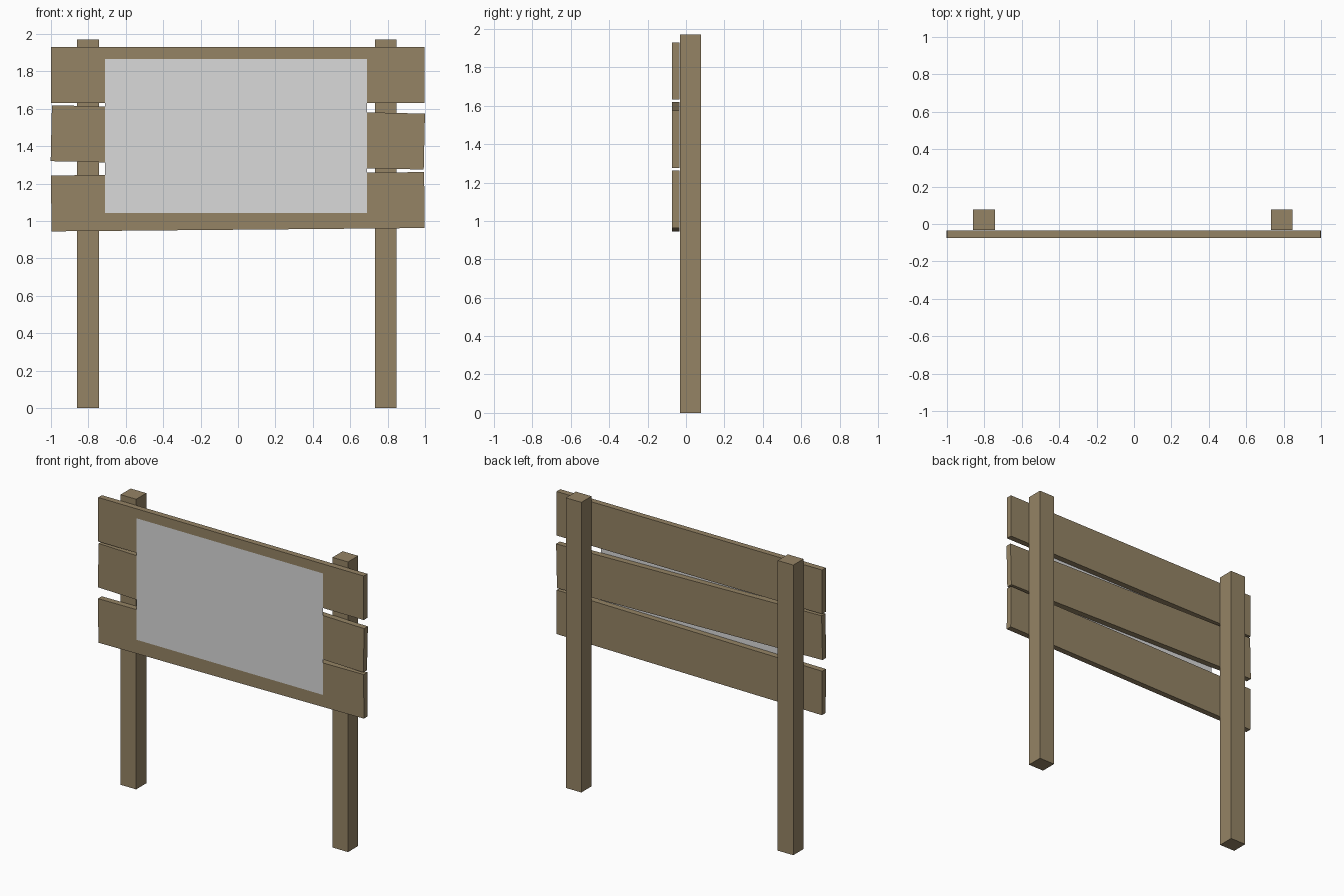
import bpy, math

if "Cube" in bpy.data.objects:
    bpy.data.objects.remove(bpy.data.objects["Cube"])


def material(name, color):
    m = bpy.data.materials.new(name)
    m.diffuse_color = (*color, 1)
    m.use_nodes = True
    m.node_tree.nodes["Principled BSDF"].inputs["Base Color"].default_value = m.diffuse_color
    return m


wood = material("weathered wood", (0.30, 0.23, 0.13))
grey = material("pale grey board", (0.70, 0.70, 0.70))


def box(name, center, size, tilt=0):
    bpy.ops.mesh.primitive_cube_add(size=1, location=center, rotation=(0, tilt, 0))
    ob = bpy.context.object
    ob.name = name
    ob.scale = size
    ob.data.materials.append(wood)
    return ob


# two square posts, standing behind the planks
for name, x in (("left_post", -0.802), ("right_post", 0.79)):
    box(name, (x, 0.0235, 0.985), (0.117, 0.109, 1.97))

# three planks, the lower two nailed on slightly crooked
for name, z, tilt in (("top_plank", 1.781, 0),
                      ("middle_plank", 1.447, 0.0225),
                      ("bottom_plank", 1.103, -0.009)):
    box(name, (-0.001, -0.054, z), (1.995, 0.04, 0.299), tilt)

# thin blank notice sheet on the front of the planks
bpy.ops.mesh.primitive_plane_add(size=1, location=(-0.01, -0.0755, 1.4545),
                                 rotation=(math.pi / 2, 0, 0))
sheet = bpy.context.object
sheet.name = "notice_sheet"
sheet.scale = (1.4, 0.825, 1)
sheet.data.materials.append(grey)
